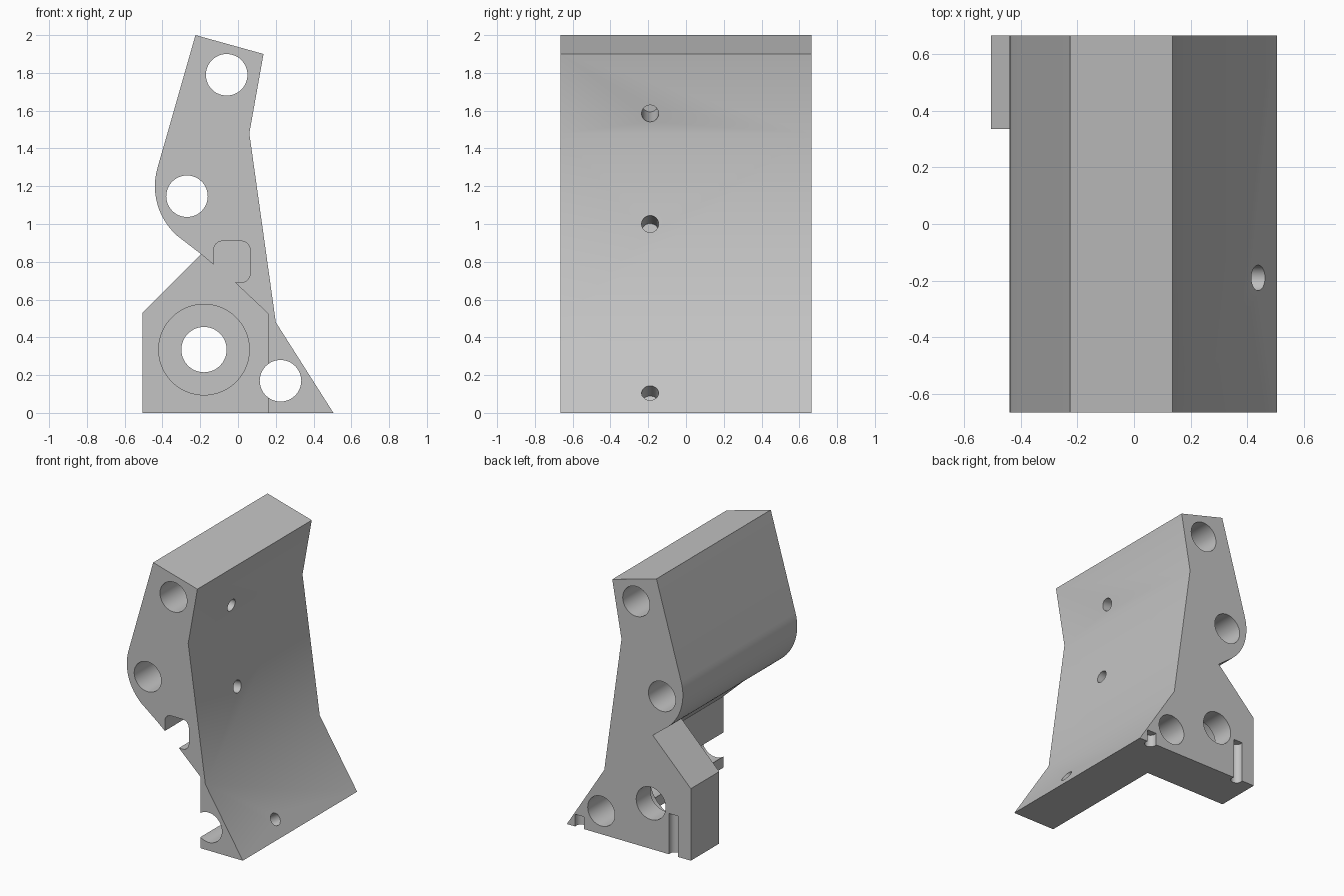
import bpy, bmesh
from math import sin, cos, radians
from mathutils import Vector

if "Cube" in bpy.data.objects:
    bpy.data.objects.remove(bpy.data.objects["Cube"], do_unlink=True)

HALF = 0.665     # half width of the bracket
STEP = 0.335     # inner face of the end flange

grey = bpy.data.materials.new("light grey")
grey.use_nodes = True
grey.diffuse_color = (0.55, 0.55, 0.55, 1)
grey.node_tree.nodes["Principled BSDF"].inputs["Base Color"].default_value = (0.55, 0.55, 0.55, 1)


def finish(name, bm):
    bmesh.ops.recalc_face_normals(bm, faces=bm.faces)
    mesh = bpy.data.meshes.new(name)
    bm.to_mesh(mesh)
    bm.free()
    mesh.materials.append(grey)
    obj = bpy.data.objects.new(name, mesh)
    bpy.context.collection.objects.link(obj)
    return obj


def prism(name, outline, y0, y1):
    """Extrude an x-z outline along y."""
    bm = bmesh.new()
    face = bm.faces.new([bm.verts.new((x, y0, z)) for x, z in outline])
    ext = bmesh.ops.extrude_face_region(bm, geom=[face])
    verts = [v for v in ext["geom"] if isinstance(v, bmesh.types.BMVert)]
    bmesh.ops.translate(bm, verts=verts, vec=(0, y1 - y0, 0))
    return finish(name, bm)


def rod(name, start, end, radius, sides=48):
    """Cylinder between two points."""
    start, end = Vector(start), Vector(end)
    axis = end - start
    bm = bmesh.new()
    bmesh.ops.create_cone(bm, cap_ends=True, segments=sides, radius1=radius,
                          radius2=radius, depth=axis.length)
    turn = axis.to_track_quat('Z', 'Y').to_matrix().to_4x4()
    bm.transform(turn)
    bmesh.ops.translate(bm, verts=bm.verts, vec=(start + end) / 2)
    return finish(name, bm)


def arc(cx, cz, r, a0, a1, n):
    steps = [radians(a0 + (a1 - a0) * i / n) for i in range(n + 1)]
    return [(cx + r * cos(a), cz + r * sin(a)) for a in steps]


# Full side profile: leaning arm, rounded back and foot
profile = [(0.505, 0), (0.2, 0.48), (0.06, 1.48), (0.135, 1.9), (-0.225, 2.0)]
profile += arc(-0.09, 1.2, 0.35, 164, 229, 16)
profile += [(-0.195, 0.84), (-0.505, 0.53), (-0.505, 0)]
body = prism("bracket_body", profile, -HALF, HALF)

# Relief that leaves the thick block only at the back end
relief = [(-0.8, -0.1), (0.16, -0.1), (0.16, 0.525), (-0.01, 0.685), (-0.195, 0.84), (-0.8, 0.84)]
cutters = [prism("relief_cutter", relief, -1, STEP)]

# Rounded slot on the underside of the arm
slot = []
for cx, cz, a in [(0.015, 0.86, 0), (-0.08, 0.86, 90), (-0.08, 0.74, 180), (0.015, 0.74, 270)]:
    slot += arc(cx, cz, 0.05, a, a + 90, 6)
cutters.append(prism("slot_cutter", slot, -1, STEP))

# Long bores and the counterbored pivot hole
for x, z, r in [(-0.06, 1.79, 0.11), (-0.27, 1.147, 0.11), (0.225, 0.17, 0.11), (-0.18, 0.335, 0.12)]:
    cutters.append(rod("bore_cutter", (x, -1, z), (x, 1, z), r))
cutters.append(rod("counterbore_cutter", (-0.18, 0.2, 0.335), (-0.18, 0.5, 0.335), 0.24, 64))

# Small blind holes square to the sloping face
for x, z, nx, nz, depth in [(0.079, 1.585, 0.984, -0.176, 0.3),
                            (0.127, 1.0, 0.99, 0.139, 0.3),
                            (0.438, 0.105, 0.844, 0.536, 0.1)]:
    p, n = Vector((x, -0.19, z)), Vector((nx, 0, nz))
    cutters.append(rod("blind_hole_cutter", p + n * 0.1, p - n * depth, 0.045, 32))

# Vertical grooves on the back end
for x, top in [(-0.365, 0.3), (0.4, 0.09)]:
    cutters.append(rod("groove_cutter", (x, 0.65, -0.1), (x, 0.65, top), 0.04, 24))

for c in cutters:
    c.hide_render = True
    mod = body.modifiers.new(c.name, 'BOOLEAN')
    mod.operation = 'DIFFERENCE'
    mod.solver = 'EXACT'
    mod.object = c

# Bake the cuts and drop the cutters
graph = bpy.context.evaluated_depsgraph_get()
baked = bpy.data.meshes.new_from_object(body.evaluated_get(graph))
body.modifiers.clear()
body.data = baked
for c in cutters:
    bpy.data.objects.remove(c, do_unlink=True)

baked.materials.clear()
baked.materials.append(grey)
for poly in baked.polygons:
    poly.material_index = 0

bpy.ops.object.select_all(action='DESELECT')
body.select_set(True)
bpy.context.view_layer.objects.active = body
bpy.ops.object.shade_smooth_by_angle(angle=radians(25))
